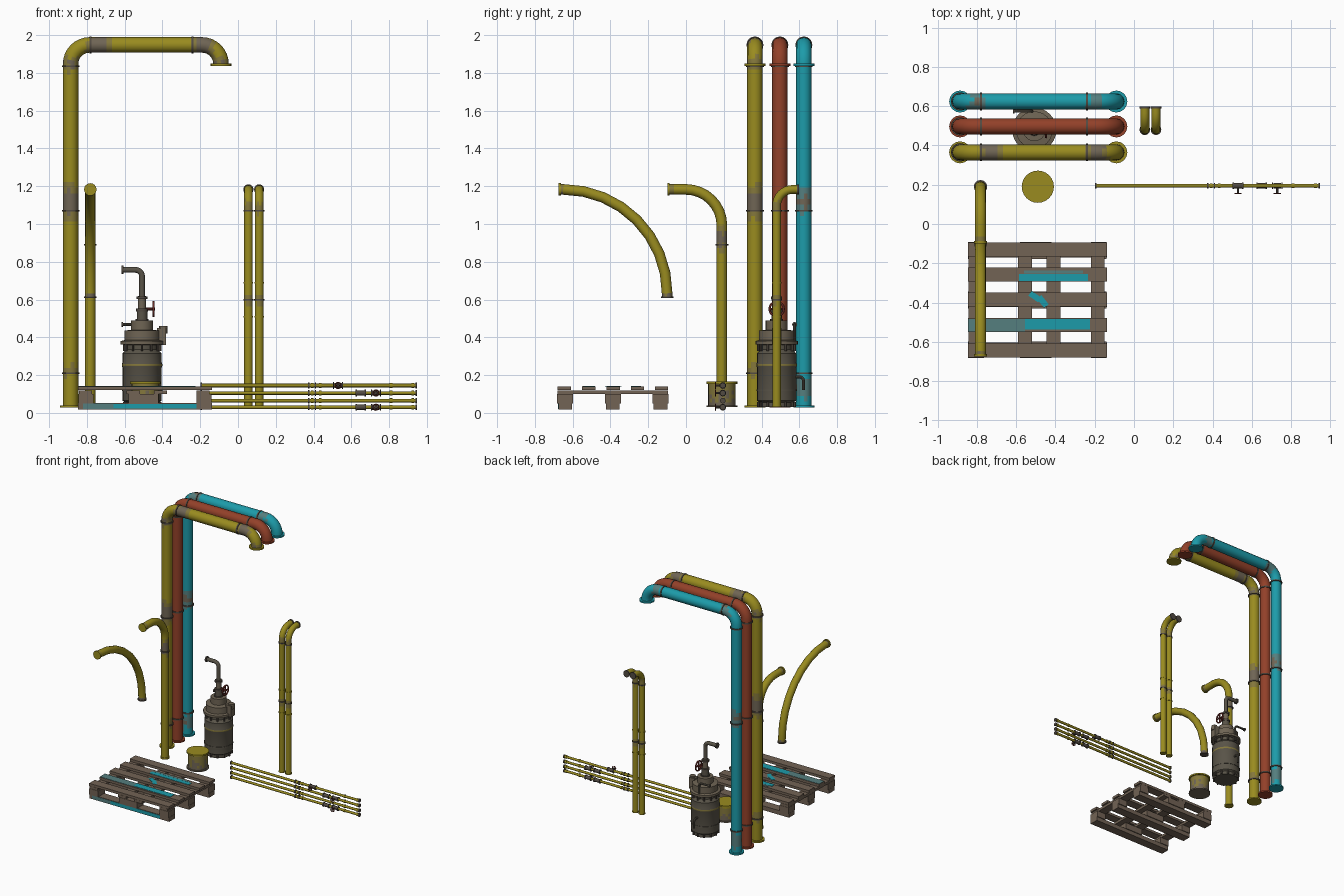
import bpy, bmesh, math, random
from mathutils import Vector, Matrix

if "Cube" in bpy.data.objects:
    bpy.data.objects.remove(bpy.data.objects["Cube"])
rng = random.Random(4)


def material(name, r, g, b):
    m = bpy.data.materials.new(name)
    m.use_nodes = True
    m.diffuse_color = (r, g, b, 1)
    m.node_tree.nodes["Principled BSDF"].inputs["Base Color"].default_value = (r, g, b, 1)
    return m


YELLOW = material("yellow paint", 0.32, 0.26, 0.014)
OLIVE = material("worn yellow paint", 0.23, 0.185, 0.045)
RED = material("red paint", 0.29, 0.052, 0.022)
CYAN = material("cyan paint", 0.012, 0.33, 0.40)
FADED = material("faded cyan paint", 0.09, 0.21, 0.21)
WORN = material("worn metal", 0.16, 0.13, 0.09)
WOOD = material("weathered wood", 0.17, 0.125, 0.09)
STEEL = material("dark steel", 0.10, 0.088, 0.065)
JOINT = material("joint metal", 0.085, 0.07, 0.055)
WHEEL = material("valve red", 0.15, 0.025, 0.02)
AXES = {"x": Vector((1, 0, 0)), "y": Vector((0, 1, 0)), "z": Vector((0, 0, 1))}


def finish(bm, name, mats, smooth=True):
    bmesh.ops.recalc_face_normals(bm, faces=bm.faces)
    me = bpy.data.meshes.new(name)
    bm.to_mesh(me)
    bm.free()
    for m in mats:
        me.materials.append(m)
    if smooth:
        me.polygons.foreach_set("use_smooth", [True] * len(me.polygons))
        me.set_sharp_from_angle(angle=math.radians(40))
    ob = bpy.data.objects.new(name, me)
    bpy.context.scene.collection.objects.link(ob)
    return ob


def disc(name, centre, r, depth, axis="z", mat=JOINT, sides=16):
    bm = bmesh.new()
    rot = AXES[axis].to_track_quat("Z", "Y").to_matrix().to_4x4()
    bmesh.ops.create_cone(bm, cap_ends=True, segments=sides, radius1=r, radius2=r,
                          depth=depth, matrix=Matrix.Translation(centre) @ rot)
    return finish(bm, name, [mat])


def box(name, centre, size, mat=WOOD):
    bm = bmesh.new()
    bmesh.ops.create_cube(bm, size=1, matrix=Matrix.Translation(centre) @ Matrix.Diagonal((*size, 1)))
    return finish(bm, name, [mat], False)


def rounded_path(pts, bend, step):
    """Straight runs cut into steps, with round right-angle bends."""
    out = [pts[0]]

    def run_to(p):
        a = out[-1]
        n = max(1, round((p - a).length / step))
        out.extend(a.lerp(p, i / n) for i in range(1, n + 1))

    for i in range(1, len(pts) - 1):
        d1 = (pts[i] - pts[i - 1]).normalized()
        d2 = (pts[i + 1] - pts[i]).normalized()
        c = pts[i] + (d2 - d1) * bend
        run_to(pts[i] - d1 * bend)
        for k in range(1, 9):
            t = k * math.pi / 16
            out.append(c + (d1 * math.sin(t) - d2 * math.cos(t)) * bend)
    run_to(pts[-1])
    return out


def pipe(name, pts, r, normal, mats=(YELLOW, OLIVE, WORN), bend=0.09, wear=None, sides=12, step=0.03):
    """Tube along a flat path; wear(point) from 0 to 1 picks the paint's condition."""
    path = rounded_path([Vector(p) for p in pts], bend, step)
    n = AXES[normal]
    bm = bmesh.new()
    rings = []
    for i, p in enumerate(path):
        t = (path[min(i + 1, len(path) - 1)] - path[max(i - 1, 0)]).normalized()
        b = t.cross(n)
        angles = [2 * math.pi * k / sides for k in range(sides)]
        rings.append([bm.verts.new(p + (n * math.cos(a) + b * math.sin(a)) * r) for a in angles])
    for a, b in zip(rings, rings[1:]):
        for k in range(sides):
            j = (k + 1) % sides
            f = bm.faces.new((a[k], a[j], b[j], b[k]))
            if wear:
                level = wear(f.calc_center_median()) + rng.uniform(-0.15, 0.15)
                f.material_index = 2 if level > 0.6 else 1 if level > 0.25 else 0
    bm.faces.new(rings[0])
    bm.faces.new(rings[-1])
    return finish(bm, name, mats)


def wheel(name, centre, r, axis, thick):
    """Handwheel with a rim and two crossing spokes."""
    pos = Vector(centre)
    bpy.ops.mesh.primitive_torus_add(location=pos, major_radius=r, minor_radius=thick, major_segments=16,
                                     minor_segments=6, rotation=AXES[axis].to_track_quat("Z", "Y").to_euler())
    rim = bpy.context.object
    rim.name = name + "_rim"
    rim.data.materials.append(WHEEL)
    bpy.ops.object.shade_smooth()
    for other in "xyz".replace(axis, ""):
        disc(name + "_spoke_" + other, pos, thick * 0.8, r * 2, other, WHEEL, 6)


def fade(value, centre, width):
    return max(0, 1 - abs(value - centre) / width)


# Wear around the joints of the tall pipes
def yellow_wear(p):
    if p.z > 1.89:
        return max(fade(p.x, -0.73, 0.09), fade(p.x, -0.19, 0.08))
    return max(fade(p.z, 1.12, 0.12), 0.7 * fade(p.z, 1.85, 0.06), 0.5 * fade(p.z, 0.23, 0.06))


def cyan_wear(p):
    if p.z > 1.89:
        return 0.55 * max(fade(p.x, -0.8, 0.07), fade(p.x, -0.2, 0.06))
    return max(0.7 * fade(p.z, 1.12, 0.1), 0.55 * fade(p.z, 0.14, 0.1))


# Three tall pipes with an overhead arm
x, top, end = -0.886, 1.948, -0.09
for label, y, mats, wear in (("yellow", 0.365, (YELLOW, OLIVE, WORN), yellow_wear),
                             ("red", 0.497, (RED,), None),
                             ("cyan", 0.624, (CYAN, FADED, WORN), cyan_wear)):
    name = label + "_tall_pipe"
    pipe(name, [(x, y, 0.03), (x, y, top), (end, y, top), (end, y, 1.84)], 0.041, "y", mats, 0.1, wear)
    disc(name + "_base_flange", (x, y, 0.034), 0.056, 0.012, mat=mats[0])
    disc(name + "_end_flange", (end, y, 1.843), 0.056, 0.012, mat=mats[0])
    for z in (0.21, 1.07, 1.835):
        disc(name + "_collar", (x, y, z), 0.047, 0.01)
    for cx in (-0.78, -0.24):
        disc(name + "_collar", (cx, y, top), 0.045, 0.01, "x")

# Large curved pipe and hooked pipe on the right side
X = -0.782
pipe("curved_pipe", [(X, -0.67, 1.183), (X, -0.1, 1.183), (X, -0.1, 0.61)], 0.028, "x", bend=0.55,
     wear=lambda p: max(0.6 * fade(p.y, -0.66, 0.08), 0.6 * fade(p.z, 0.62, 0.07)))
disc("curved_pipe_front_collar", (X, -0.668, 1.183), 0.033, 0.012, "y", YELLOW)
disc("curved_pipe_lower_collar", (X, -0.1, 0.612), 0.033, 0.01)
pipe("hooked_pipe", [(X, -0.095, 1.183), (X, 0.19, 1.183), (X, 0.19, 0.03)], 0.028, "x", bend=0.19,
     wear=lambda p: max(0.9 * fade(p.z, 0.92, 0.09), 0.5 * fade(p.y, -0.09, 0.05)))
disc("hooked_pipe_front_collar", (X, -0.093, 1.183), 0.033, 0.012, "y", YELLOW)
disc("hooked_pipe_collar", (X, 0.19, 0.89), 0.034, 0.01)
disc("hooked_pipe_base", (X, 0.19, 0.036), 0.034, 0.012, mat=YELLOW)

# Twin slim pipes
for x in (0.055, 0.112):
    pipe("slim_pipe", [(x, 0.48, 0.03), (x, 0.48, 1.183), (x, 0.595, 1.183)], 0.023, "x", bend=0.085,
         wear=lambda p: 0.5 * max(fade(p.z, 1.09, 0.05), fade(p.z, 0.6, 0.05)))
    disc("slim_pipe_end_flange", (x, 0.593, 1.183), 0.027, 0.01, "y")
    for z in (0.6, 1.07):
        disc("slim_pipe_collar", (x, 0.48, z), 0.027, 0.008)
    for z in (0.035, 0.51, 0.69):
        disc("slim_pipe_ring", (x, 0.48, z), 0.025, 0.008, mat=YELLOW)

# Stack of four thin rods with couplings, joints and valves
Y = 0.195
valves = {0.145: (0.53,), 0.105: (0.73,), 0.065: (), 0.03: (0.73,)}
for z, spots in valves.items():
    disc("thin_rod", (0.373, Y, z), 0.0095, 1.145, "x", YELLOW, 10)
    for cx in (-0.195, 0.375, 0.41, 0.943):
        disc("rod_coupling", (cx, Y, z), 0.015, 0.007, "x", JOINT, 10)
    for cx in (0.393, 0.435, 0.81, 0.925):
        disc("rod_sleeve", (cx, Y, z), 0.0125, 0.014, "x", YELLOW, 10)
    for vx in spots:
        disc("valve_stem", (vx, Y - 0.02, z), 0.006, 0.045, "y", JOINT, 8)
        wheel("valve_wheel", (vx, 0.155, z), 0.016, "y", 0.003)
    for vx in spots + ((0.65,) if z in (0.03, 0.105) else ()):
        disc("valve_body", (vx, Y, z), 0.014, 0.04, "x", JOINT, 10)
        for side in (-1, 1):
            disc("valve_flange", (vx + side * 0.024, Y, z), 0.018, 0.006, "x", JOINT, 10)

# Short drum, bare towards the bottom
pipe("drum_body", [(-0.49, 0.19, 0.035), (-0.49, 0.19, 0.16)], 0.073, "x", bend=0, sides=24, step=0.02,
     wear=lambda p: 0.8 - 4 * (p.z - 0.03))
disc("drum_bottom_rim", (-0.49, 0.19, 0.035), 0.082, 0.01, mat=WORN, sides=24)
disc("drum_lid", (-0.49, 0.19, 0.16), 0.082, 0.012, mat=YELLOW, sides=24)

# Pressure tank, a lathed profile
TX, TY = -0.508, 0.48
profile = [(0, 0.03), (0.09, 0.03), (0.09, 0.055), (0.104, 0.065), (0.104, 0.24), (0.107, 0.247), (0.107, 0.26),
           (0.104, 0.267), (0.104, 0.315), (0.085, 0.335), (0.085, 0.36), (0.113, 0.362), (0.113, 0.38), (0.094, 0.385),
           (0.094, 0.435), (0.058, 0.44), (0.058, 0.488), (0.028, 0.49), (0.028, 0.54), (0, 0.54)]
bm = bmesh.new()
verts = [bm.verts.new((TX + r, TY, z)) for r, z in profile]
edges = [bm.edges.new(pair) for pair in zip(verts, verts[1:])]
bmesh.ops.spin(bm, geom=verts + edges, cent=(TX, TY, 0), axis=(0, 0, 1), angle=2 * math.pi, steps=24)
bmesh.ops.remove_doubles(bm, verts=bm.verts, dist=0.0005)
for f in bm.faces:
    z = f.calc_center_median().z
    if 0.247 < z < 0.26:
        f.material_index = 1
    elif 0.36 < z < 0.5:
        f.material_index = 2
finish(bm, "tank_body", [STEEL, OLIVE, WORN])
for k in range(12):
    a = k * math.pi / 6
    for label, z, depth in (("tank_bolt", 0.348, 0.04), ("tank_foot_bolt", 0.045, 0.025)):
        disc(label, (TX + 0.096 * math.cos(a), TY + 0.096 * math.sin(a), z), 0.007, depth, sides=6)
disc("tank_band", (TX, TY, 0.12), 0.107, 0.01, mat=STEEL, sides=24)

# Tank outlet: stem, valve and bent spout
STEEL_ONLY = (STEEL,)
disc("outlet_stem", (TX, TY, 0.57), 0.021, 0.1, mat=WORN)
for z, r in ((0.49, 0.034), (0.545, 0.031), (0.61, 0.029)):
    disc("outlet_collar", (TX, TY, z), r, 0.014)
pipe("outlet_spout", [(TX, TY, 0.6), (TX, TY, 0.757), (-0.612, TY, 0.757)], 0.015, "y", STEEL_ONLY, 0.035)
disc("spout_flange", (-0.612, TY, 0.757), 0.022, 0.01, "x")
disc("outlet_wheel_stem", (-0.475, TY, 0.55), 0.009, 0.07, "x", WHEEL, 8)
wheel("outlet_wheel", (-0.448, TY, 0.55), 0.038, "x", 0.006)

# Tank fittings: handle pipe, side box and rear tap
pipe("tank_handle", [(-0.615, 0.575, 0.468), (-0.52, 0.575, 0.468), (-0.52, 0.575, 0.34)], 0.008, "y",
     STEEL_ONLY, 0.025, sides=8)
disc("handle_flange", (-0.613, 0.575, 0.468), 0.013, 0.008, "x")
box("side_bracket", (-0.405, TY, 0.405), (0.05, 0.05, 0.09), WORN)
disc("side_bracket_cap", (-0.395, TY, 0.44), 0.022, 0.04, mat=WORN)
pipe("rear_tap", [(TX, 0.56, 0.19), (TX, 0.622, 0.19), (TX, 0.622, 0.12)], 0.008, "x", STEEL_ONLY, 0.02, sides=8)

# Pallet: deck boards, cross boards, blocks and bottom runners
MID = -0.492
for i, y in enumerate((-0.13, -0.257, -0.385, -0.515, -0.645)):
    box("deck_board_%d" % i, (MID, y, 0.13), (0.708, 0.07, 0.02))
for x in (-0.808, -0.555, -0.41, -0.185):
    box("cross_board", (x, -0.387, 0.109), (0.07, 0.585, 0.02))
for y in (-0.135, -0.387, -0.64):
    box("bottom_runner", (MID, y, 0.035), (0.708, 0.072, 0.034))
    for x, width in ((-0.805, 0.08), (-0.5, 0.16), (-0.18, 0.08)):
        box("pallet_block", (x, y, 0.075), (width, 0.085, 0.05))

# Remains of paint on the pallet
box("paint_on_second_board", (-0.41, -0.272, 0.141), (0.35, 0.036, 0.003), CYAN)
box("faded_paint_on_second_board", (-0.41, -0.245, 0.141), (0.3, 0.016, 0.003), FADED)
box("faded_paint_on_fourth_board", (-0.7, -0.515, 0.141), (0.29, 0.064, 0.003), FADED)
box("paint_on_fourth_board", (-0.39, -0.51, 0.141), (0.33, 0.054, 0.003), CYAN)
for i, (px, py, turn) in enumerate(((-0.505, -0.37, -0.6), (-0.465, -0.395, -0.9))):
    patch = box("paint_on_middle_board_%d" % i, (0, 0, 0), (0.06, 0.03, 0.003), CYAN)
    patch.location, patch.rotation_euler.z = (px, py, 0.141), turn
box("faded_paint_on_front_runner", (-0.74, -0.677, 0.035), (0.16, 0.003, 0.028), FADED)
box("paint_on_front_runner", (-0.44, -0.677, 0.035), (0.44, 0.003, 0.026), CYAN)
